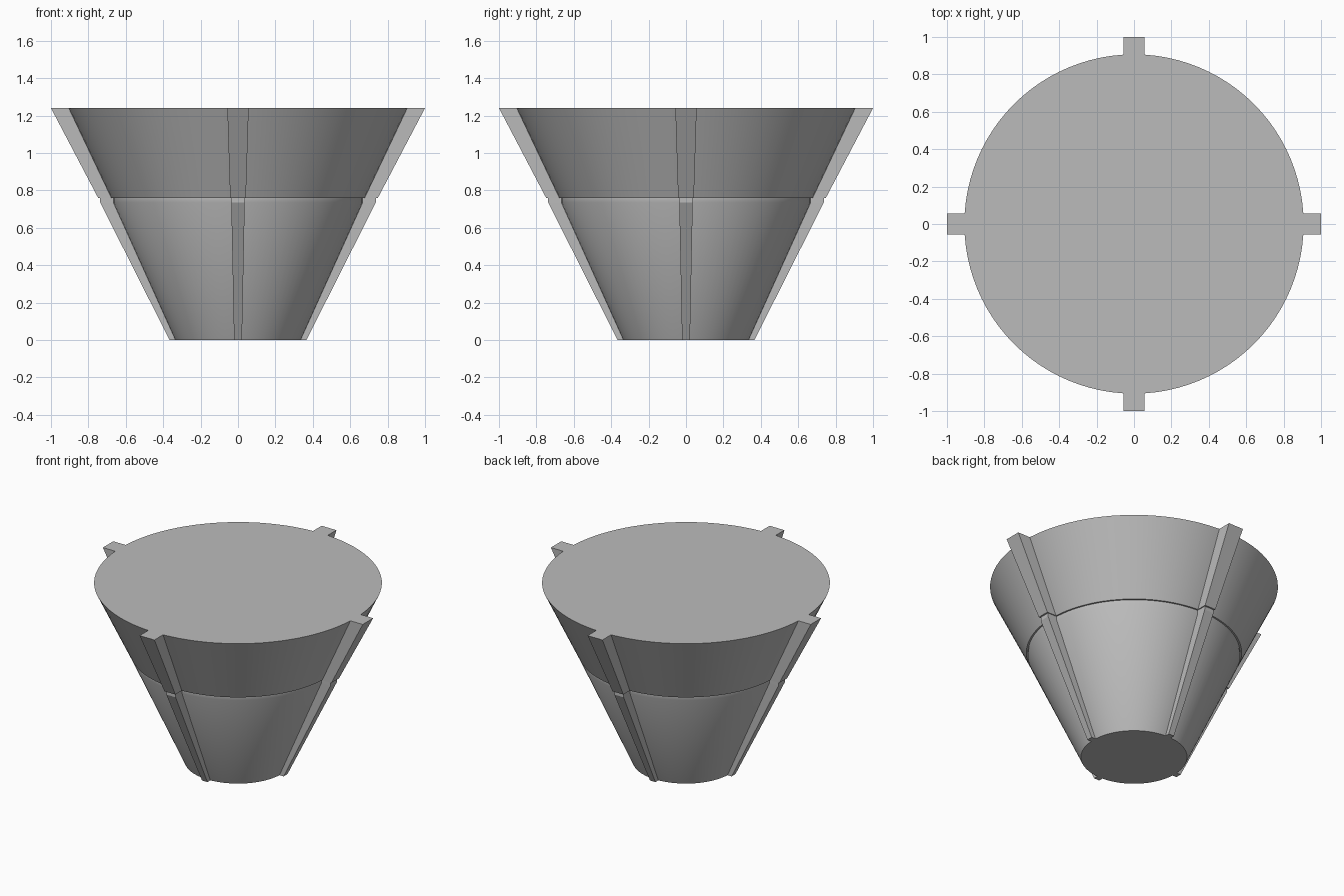
import bpy, bmesh
from math import pi
from mathutils import Matrix

cube = bpy.data.objects.get("Cube")
if cube:
    bpy.data.objects.remove(cube)

grey = bpy.data.materials.new("plain grey")
grey.use_nodes = True
GREY = (0.5, 0.5, 0.5, 1)
grey.diffuse_color = GREY
grey.node_tree.nodes["Principled BSDF"].inputs["Base Color"].default_value = GREY

SEGMENTS = 96

# Each level: height, body radius, rib reach, rib half width
BOTTOM = (0, 0.335, 0.366, 0.021)
LOWER_TOP = (0.735, 0.668, 0.737, 0.036)
NECK_TOP = (0.76, 0.668, 0.737, 0.036)
UPPER_BASE = (0.76, 0.679, 0.748, 0.042)
TOP = (1.24, 0.907, 1.0, 0.057)
LEVELS = [BOTTOM, LOWER_TOP, NECK_TOP, UPPER_BASE, TOP]


def add_object(name, bm):
    bmesh.ops.recalc_face_normals(bm, faces=bm.faces)
    mesh = bpy.data.meshes.new(name)
    bm.to_mesh(mesh)
    bm.free()
    mesh.materials.append(grey)
    obj = bpy.data.objects.new(name, mesh)
    bpy.context.collection.objects.link(obj)
    return obj


def bridge(bm, low, high):
    n = len(low)
    for i in range(n):
        j = (i + 1) % n
        bm.faces.new((low[i], low[j], high[j], high[i]))


# Tapered round body with a stepped neck, closed at both ends
bm = bmesh.new()
rings = []
for z, radius, reach, half in LEVELS:
    ring = bmesh.ops.create_circle(bm, segments=SEGMENTS, radius=radius,
                                   matrix=Matrix.Translation((0, 0, z)))
    rings.append(ring["verts"])
for low, high in zip(rings, rings[1:]):
    bridge(bm, low, high)
bm.faces.new(rings[0])
bm.faces.new(rings[-1])
body = add_object("tapered_body", bm)
bpy.context.view_layer.objects.active = body
body.select_set(True)
bpy.ops.object.shade_smooth_by_angle(angle=pi / 6)


# Ribs, widening with height and stepped at the neck like the body
def add_rib(name, angle):
    bm = bmesh.new()
    sections = []
    for z, radius, reach, half in LEVELS:
        inner = radius - 0.03
        corners = [(inner, -half), (reach, -half), (reach, half), (inner, half)]
        sections.append([bm.verts.new((x, y, z)) for x, y in corners])
    for low, high in zip(sections, sections[1:]):
        bridge(bm, low, high)
    bm.faces.new(sections[0])
    bm.faces.new(sections[-1])
    bmesh.ops.rotate(bm, verts=bm.verts, matrix=Matrix.Rotation(angle, 3, "Z"))
    add_object(name, bm)


for i, side in enumerate(("left", "back", "right", "front")):
    add_rib(side + "_rib", i * pi / 2)
